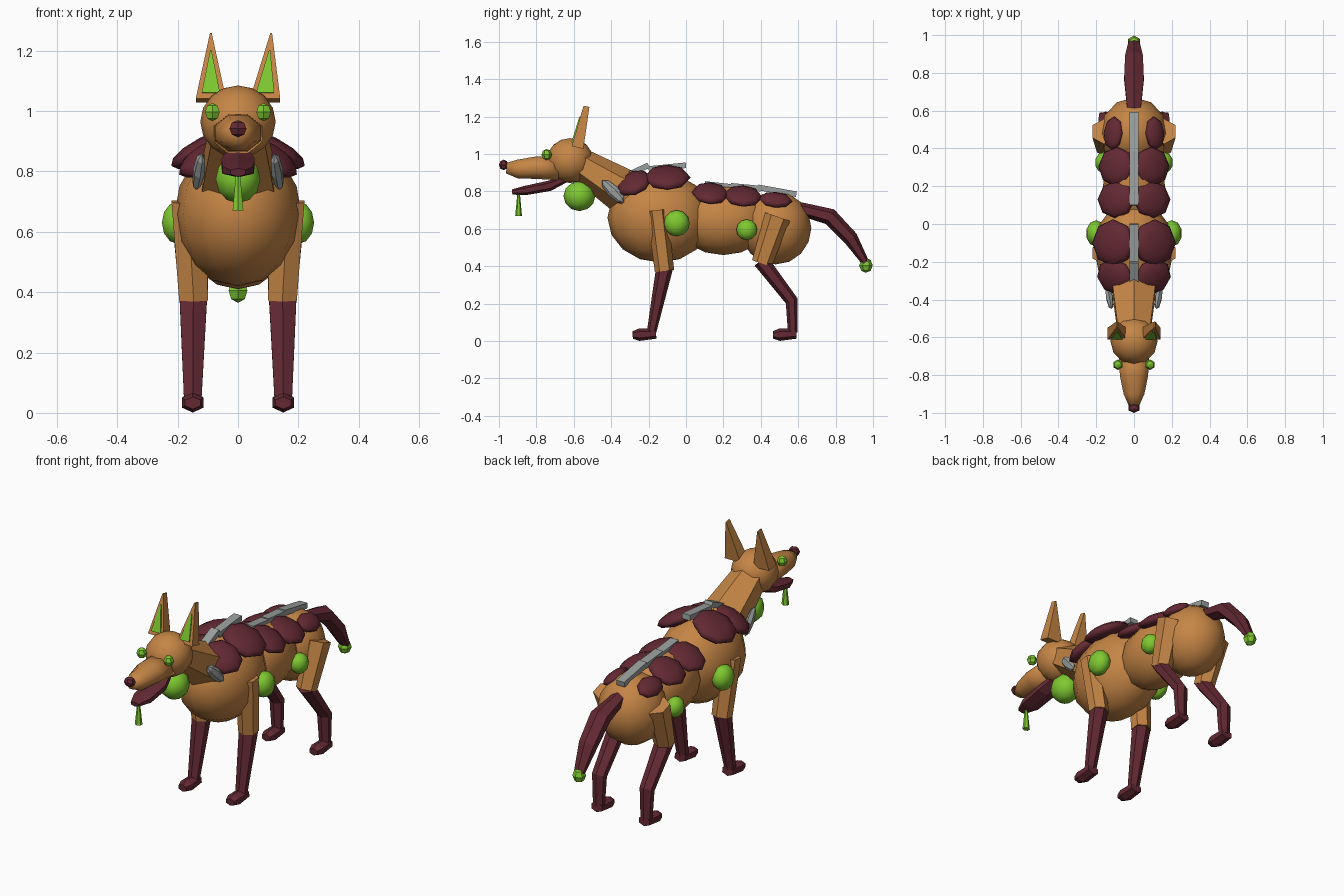
import bpy, bmesh
from math import pi, cos, sin, radians
from mathutils import Vector, Matrix, Euler

cube = bpy.data.objects.get("Cube")
if cube:
    bpy.data.objects.remove(cube, do_unlink=True)


def material(name, rgb):
    m = bpy.data.materials.new(name)
    m.use_nodes = True
    m.diffuse_color = (*rgb, 1)
    m.node_tree.nodes["Principled BSDF"].inputs["Base Color"].default_value = (*rgb, 1)
    return m


tan = material("tan_fur", (0.56, 0.235, 0.06))
maroon = material("maroon_fur", (0.125, 0.022, 0.033))
green = material("slime_green", (0.21, 0.58, 0.03))
grey = material("bone_grey", (0.32, 0.35, 0.34))


def finish(name, bm, mat, smooth):
    bmesh.ops.recalc_face_normals(bm, faces=bm.faces)
    mesh = bpy.data.meshes.new(name)
    for f in bm.faces:
        f.smooth = smooth
    bm.to_mesh(mesh)
    bm.free()
    mesh.materials.append(mat)
    ob = bpy.data.objects.new(name, mesh)
    bpy.context.collection.objects.link(ob)
    return ob


def ball(name, loc, radii, mat, segs=12, rings=8, rot=(0, 0, 0), smooth=True):
    """Ellipsoid with its rotation in degrees."""
    bm = bmesh.new()
    turn = Euler([radians(a) for a in rot]).to_matrix().to_4x4()
    bmesh.ops.create_uvsphere(bm, u_segments=segs, v_segments=rings, radius=1,
                              matrix=Matrix.Translation(loc) @ turn @ Matrix.Diagonal((*radii, 1)))
    return finish(name, bm, mat, smooth)


def limb(name, path, mat, sides=6, smooth=False):
    """Tapered prism through points (x, y, z, half width, half depth)."""
    bm = bmesh.new()
    pts = [Vector(p[:3]) for p in path]
    across = Vector((1, 0, 0))
    grow = 1 / cos(pi / sides)
    rings = []
    for i, p in enumerate(path):
        along = pts[min(i + 1, len(pts) - 1)] - pts[max(i - 1, 0)]
        up = along.cross(across).normalized()
        depth = p[4] * (grow if sides % 4 == 0 else 1)
        ring = []
        for k in range(sides):
            a = 2 * pi * (k + 0.5) / sides
            ring.append(bm.verts.new(pts[i] + across * p[3] * grow * cos(a) + up * depth * sin(a)))
        rings.append(ring)
    for a, b in zip(rings, rings[1:]):
        for k in range(sides):
            n = (k + 1) % sides
            bm.faces.new((a[k], a[n], b[n], b[k]))
    bm.faces.new(rings[0])
    bm.faces.new(rings[-1])
    return finish(name, bm, mat, smooth)


# Body masses
ball("chest", (0, -0.14, 0.66), (0.21, 0.28, 0.24), tan)
ball("waist", (0, 0.2, 0.645), (0.165, 0.25, 0.185), tan)
ball("hips", (0, 0.48, 0.605), (0.18, 0.19, 0.195), tan)
limb("neck", [(0, -0.57, 0.95, 0.085, 0.085), (0, -0.3, 0.78, 0.12, 0.125)], tan)

# Head
ball("head", (0, -0.62, 0.965), (0.125, 0.125, 0.12), tan)
limb("snout", [(0, -0.68, 0.925, 0.08, 0.065), (0, -0.8, 0.927, 0.075, 0.06),
               (0, -0.9, 0.92, 0.055, 0.05), (0, -0.96, 0.925, 0.028, 0.028)], tan, 8, True)
ball("nose", (0, -0.975, 0.942), (0.033, 0.025, 0.028), maroon, 6, 4, smooth=False)
limb("lower_jaw", [(0, -0.93, 0.797, 0.025, 0.014), (0, -0.86, 0.805, 0.052, 0.025),
                   (0, -0.73, 0.83, 0.055, 0.028), (0, -0.64, 0.87, 0.03, 0.02)], maroon)
limb("drool", [(0, -0.895, 0.8, 0.006, 0.006), (0, -0.895, 0.67, 0.018, 0.018)], green)
ball("throat_growth", (0, -0.57, 0.775), (0.078, 0.085, 0.08), green, 10, 6)

# Tail
limb("tail", [(0, 0.6, 0.71, 0.035, 0.035), (0, 0.77, 0.665, 0.052, 0.045),
              (0, 0.88, 0.55, 0.047, 0.04), (0, 0.96, 0.42, 0.028, 0.02)], maroon)
ball("tail_tip", (0, 0.962, 0.405), (0.036, 0.036, 0.04), green, 6, 4, smooth=False)

# Spine plates
for i, (y0, z0, y1, z1) in enumerate([(-0.34, 0.875, -0.2, 0.94), (-0.2, 0.92, 0, 0.94),
                                      (0.1, 0.84, 0.26, 0.822), (0.24, 0.83, 0.4, 0.815),
                                      (0.385, 0.822, 0.59, 0.785)]):
    limb(f"spine_plate_{i + 1}", [(0, y0, z0, 0.025, 0.015), (0, y1, z1, 0.025, 0.015)], grey, 4)

# Fur patches: x, y, z, radii, pitch, outward tilt
patches = [
    (0.1, -0.28, 0.845, (0.11, 0.1, 0.04), 18, 30),
    (0.11, -0.1, 0.875, (0.125, 0.125, 0.04), 0, 27),
    (0.095, 0.13, 0.79, (0.11, 0.1, 0.035), -4, 27),
    (0.095, 0.305, 0.775, (0.105, 0.105, 0.035), -4, 27),
    (0.11, 0.48, 0.755, (0.06, 0.09, 0.03), -6, 35),
]

for s, side in ((1, "left"), (-1, "right")):
    for i, (x, y, z, radii, pitch, tilt) in enumerate(patches):
        ball(f"fur_patch_{i + 1}_{side}", (s * x, y, z), radii, maroon, 8, 6, (pitch, s * tilt, 0))

    # Face and ears
    ball(f"eye_{side}", (s * 0.085, -0.745, 0.997), (0.028, 0.028, 0.03), green, 6, 4, smooth=False)
    base, tip = s * 0.09, s * 0.1 + 0.01
    limb(f"ear_{side}", [(base, -0.58, 1.035, 0.05, 0.032), (tip, -0.532, 1.255, 0.003, 0.016)], tan, 4)
    limb(f"inner_ear_{side}", [(base, -0.605, 1.06, 0.03, 0.008),
                               (base + (tip - base) * 0.74, -0.562, 1.2, 0.002, 0.008)], green, 4)

    # Neck blades and side growths
    ball(f"neck_blade_{side}", (s * 0.13, -0.39, 0.8), (0.02, 0.033, 0.085), grey, 6, 4,
         (45, 0, s * -10), False)
    ball(f"shoulder_growth_{side}", (s * 0.2, -0.05, 0.63), (0.055, 0.07, 0.07), green, 10, 6)
    ball(f"flank_growth_{side}", (s * 0.16, 0.325, 0.595), (0.047, 0.056, 0.056), green, 10, 6)

    # Front leg
    limb(f"front_upper_leg_{side}", [(s * 0.165, -0.155, 0.7, 0.055, 0.055),
                                     (s * 0.147, -0.115, 0.375, 0.048, 0.052)], tan)
    limb(f"front_lower_leg_{side}", [(s * 0.148, -0.115, 0.39, 0.046, 0.045),
                                     (s * 0.15, -0.185, 0.045, 0.029, 0.025)], maroon)

    # Hind leg
    limb(f"hind_upper_leg_{side}", [(s * 0.16, 0.49, 0.665, 0.06, 0.07),
                                    (s * 0.148, 0.405, 0.415, 0.048, 0.055)], tan)
    limb(f"hind_lower_leg_{side}", [(s * 0.148, 0.4, 0.43, 0.045, 0.042),
                                    (s * 0.15, 0.565, 0.215, 0.036, 0.034),
                                    (s * 0.15, 0.57, 0.045, 0.029, 0.025)], maroon)

    # Feet
    for leg, y in (("front", -0.285), ("hind", 0.465)):
        limb(f"{leg}_foot_{side}", [(s * 0.15, y, 0.033, 0.025, 0.02),
                                    (s * 0.15, y + 0.035, 0.034, 0.036, 0.033),
                                    (s * 0.15, y + 0.125, 0.04, 0.033, 0.027)], maroon)
